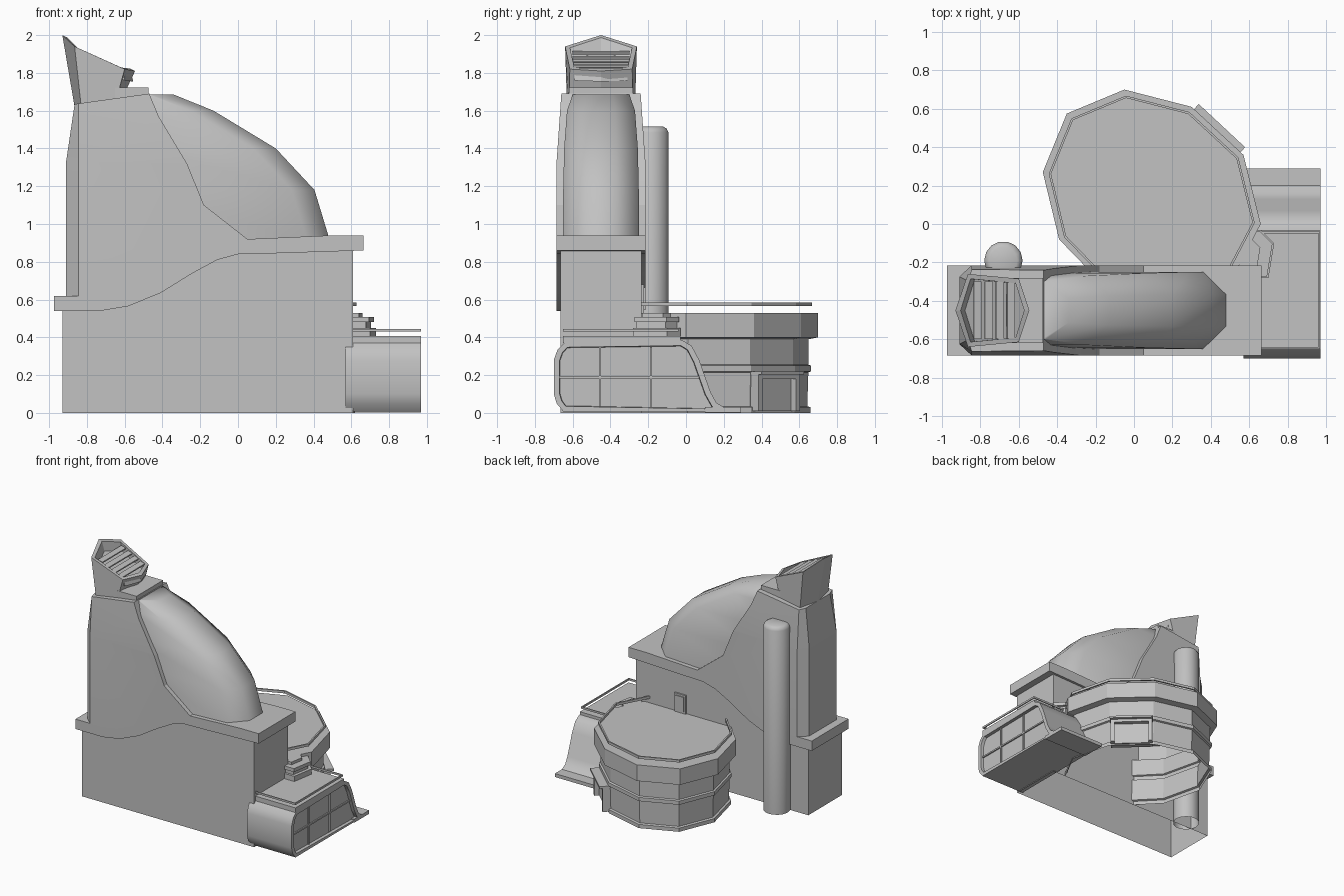
import bpy, bmesh, math
from mathutils import Vector, Matrix

old = bpy.data.objects.get("Cube")
if old:
    bpy.data.objects.remove(old)

GREY = (0.54, 0.54, 0.54, 1)
mat = bpy.data.materials.new("plain grey")
mat.use_nodes = True
mat.diffuse_color = GREY
mat.node_tree.nodes["Principled BSDF"].inputs["Base Color"].default_value = GREY

MID = -0.45  # centre line of the tall hall


def finish(name, bm, smooth=None):
    bmesh.ops.recalc_face_normals(bm, faces=bm.faces)
    mesh = bpy.data.meshes.new(name)
    bm.to_mesh(mesh)
    bm.free()
    mesh.materials.append(mat)
    ob = bpy.data.objects.new(name, mesh)
    bpy.context.collection.objects.link(ob)
    if smooth:
        bpy.ops.object.select_all(action='DESELECT')
        ob.select_set(True)
        bpy.context.view_layer.objects.active = ob
        bpy.ops.object.shade_smooth_by_angle(angle=math.radians(smooth))
    return ob


def loft(rings, caps=True):
    """Skin closed rings of equal length, capping both ends if asked."""
    bm = bmesh.new()
    rows = [[bm.verts.new(p) for p in ring] for ring in rings]
    n = len(rows[0])
    for a, b in zip(rows, rows[1:]):
        for i in range(n):
            j = (i + 1) % n
            bm.faces.new((a[i], a[j], b[j], b[i]))
    if caps:
        bm.faces.new(rows[0][::-1])
        bm.faces.new(rows[-1])
    bmesh.ops.recalc_face_normals(bm, faces=bm.faces)
    bm.normal_update()
    return bm


def prism(pts, axis, lo, hi):
    """Extrude a flat outline along an axis."""
    place = {"x": lambda u, v, d: (d, u, v),
             "y": lambda u, v, d: (u, d, v),
             "z": lambda u, v, d: (u, v, d)}[axis]
    return loft([[place(u, v, d) for u, v in pts] for d in (lo, hi)])


def cut(bm, co, no, clear=False):
    bmesh.ops.bisect_plane(bm, geom=bm.verts[:] + bm.edges[:] + bm.faces[:],
                           plane_co=co, plane_no=no, clear_inner=clear)


def open_bottom(bm):
    low = min(bm.faces, key=lambda f: f.calc_center_median().z)
    bmesh.ops.delete(bm, geom=[low], context='FACES')
    return bm


def recess(bm, face, rim, shift):
    """Leave a rim around a face and sink its middle."""
    bmesh.ops.inset_individual(bm, faces=[face], thickness=rim)
    bmesh.ops.inset_individual(bm, faces=[face], thickness=0.003)
    bmesh.ops.translate(bm, verts=face.verts[:], vec=shift)


def box(name, x, y, z, turn=None):
    bm = prism([(x[0], y[0]), (x[1], y[0]), (x[1], y[1]), (x[0], y[1])], "z", *z)
    if turn:
        bmesh.ops.transform(bm, matrix=turn, verts=bm.verts)
    return finish(name, bm)


def rail(name, outline, z, wall):
    """Thin floating band around an outline, stopping at the wall."""
    bm = loft([[(x, y, h) for x, y in outline] for h in z], caps=False)
    if wall:
        cut(bm, (0, wall, 0), (0, 1, 0), clear=True)
    ob = finish(name, bm)
    ob.modifiers.new("thickness", 'SOLIDIFY').thickness = 0.012


# Hall base, open underneath
finish("hall_base", open_bottom(prism(
    [(-0.93, 0), (0.61, 0), (0.61, 0.9), (0, 0.88),
     (-0.5, 0.6), (-0.93, 0.57)], "y", MID - 0.215, MID + 0.215)))

# Outer shell with a sweeping lower edge, tapering near the top
shell = prism([(-0.91, 0.54), (-0.73, 0.54), (-0.58, 0.565), (-0.41, 0.635),
               (-0.24, 0.74), (-0.11, 0.81), (0, 0.84), (0.2, 0.845),
               (0.665, 0.86), (0.665, 0.94), (0.5, 0.94), (0.05, 0.92),
               (-0.18, 1.1), (-0.27, 1.32), (-0.42, 1.57), (-0.47, 1.69),
               (-0.83, 1.64), (-0.865, 1.635), (-0.91, 1.33)],
              "y", MID - 0.235, MID + 0.235)
cut(shell, (0, 0, 1.33), (0, 0, 1))
cut(shell, (-0.845, 0, 0), (1, 0, 0))
for v in shell.verts:
    half = 0.235 - 0.025 * max(0, (v.co.z - 1.33) / 0.36)
    if v.co.x < -0.86:
        half -= 0.06
    v.co.y = MID + math.copysign(half, v.co.y - MID)
bmesh.ops.triangulate(shell, faces=[f for f in shell.faces if len(f.verts) > 4])
finish("hall_shell", shell, 20)
box("rear_ledge", (-0.975, -0.83), (MID - 0.235, MID + 0.235), (0.54, 0.62))

# Hood: blunt nose outline shrinking upward
rings = []
for z, nose, w in ((0.9, 0.49, 0.2), (1.18, 0.405, 0.2), (1.4, 0.2, 0.195),
                   (1.6, -0.13, 0.18), (1.685, -0.34, 0.15)):
    side = [(-0.48, w), (nose - 0.12, w), (nose, w * 0.42)]
    plan = side + [(x, -y) for x, y in side[::-1]]
    rings.append([(x, MID + y, z) for x, y in plan])
finish("hood", loft(rings), 60)

# Roof vent with a slanted, recessed mouth
box("vent_step", (-0.65, -0.475), (MID - 0.17, MID + 0.17), (1.62, 1.722))


def hexagon(rear_tip, rear, front, front_tip):
    """Each corner pair is (x, half width, z); tips lie on the centre line."""
    ring = [rear_tip, rear, front, front_tip,
            (front[0], -front[1], front[2]), (rear[0], -rear[1], rear[2])]
    return [(x, MID + y, z) for x, y, z in ring]


vent = loft([hexagon((-0.865, 0, 1.62), (-0.83, 0.18, 1.62),
                     (-0.655, 0.17, 1.62), (-0.635, 0, 1.62)),
             hexagon((-0.93, 0, 2), (-0.865, 0.19, 1.94),
                     (-0.6, 0.165, 1.82), (-0.545, 0, 1.81))])
mouth = max(vent.faces, key=lambda f: f.calc_center_median().z)
recess(vent, mouth, 0.03, (0.02, 0, -0.07))
finish("roof_vent", vent)
for i in range(4):
    x = -0.815 + i * 0.058
    turn = Matrix.Translation((x, MID, 1.905 - i * 0.026)) @ Matrix.Rotation(math.radians(14), 4, "Y")
    box(f"vent_slat_{i + 1}", (-0.021, 0.021), (-0.15, 0.15), (-0.006, 0.006), turn)

# Rear chimney pipe
rings = [[(-0.68 + r * math.cos(a), -0.19 + r * math.sin(a), z)
          for a in (math.tau * k / 14 for k in range(14))]
         for r, z in ((0.1, 0), (0.1, 1.485), (0.09, 1.505), (0.072, 1.515))]
finish("chimney_pipe", open_bottom(loft(rings)), 40)

# Faceted storage drum, open underneath and where it meets the hall
DRUM = [(-0.05, 0.7), (0.3, 0.61), (0.57, 0.36), (0.66, 0), (0.45, -0.4),
        (-0.08, -0.4), (-0.39, -0.08), (-0.475, 0.27), (-0.35, 0.575)]
CENTRE = Vector((0.09, 0.12))


def drum_outline(s):
    return [CENTRE + (Vector(p) - CENTRE) * s for p in DRUM]


drum = open_bottom(loft([[(*p, z) for p in drum_outline(s)] for s, z in (
    (0.93, 0), (0.93, 0.03), (0.9, 0.035), (0.91, 0.215), (0.935, 0.22), (0.935, 0.25),
    (0.91, 0.255), (0.91, 0.39), (1, 0.4), (1, 0.53))]))
cut(drum, (0, -0.24, 0), (0, 1, 0), clear=True)
finish("storage_drum", drum)
rail("drum_rail", drum_outline(0.945), (0.565, 0.585), -0.24)

# Drum doorway, turned to sit on its facet
door = Matrix.Translation((0.4, 0.45, 0)) @ Matrix.Rotation(math.radians(47), 4, "Z")
for name, side in (("left", 1), ("right", -1)):
    y = sorted((side * 0.13, side * 0.16))
    box(f"door_jamb_{name}", (-0.04, 0.06), y, (0.01, 0.2), door)
box("door_panel", (-0.04, 0.025), (-0.135, 0.135), (0.01, 0.19), door)
box("door_lintel", (-0.04, 0.06), (-0.16, 0.16), (0.18, 0.205), door)
box("door_awning", (-0.04, 0.085), (-0.165, 0.165), (0.203, 0.22), door)

# Control cabin with a recessed window in its end
cabin = prism([(-0.65, 0.008), (-0.685, 0.05), (-0.7, 0.1), (-0.7, 0.28), (-0.68, 0.335),
               (-0.64, 0.375), (-0.02, 0.385), (0.03, 0.355), (0.07, 0.28),
               (0.13, 0.11), (0.16, 0.055), (0.2, 0.03), (0.22, 0.008)], "x", 0.57, 0.97)
recess(cabin, max(cabin.faces, key=lambda f: f.calc_center_median().x), 0.03, (-0.025, 0, 0))
finish("control_cabin", cabin, 35)
box("cabin_foot", (0.57, 0.97), (0.1, 0.29), (0.002, 0.03))
box("cabin_roof", (0.6, 0.97), (-0.65, -0.03), (0.37, 0.408))
rail("cabin_rail", [(0.6, -0.65), (0.968, -0.65), (0.968, -0.04), (0.6, -0.04)],
     (0.43, 0.445), None)
for i, y in enumerate((-0.455, -0.185)):
    box(f"window_post_{i + 1}", (0.94, 0.955), (y - 0.006, y + 0.006), (0.035, 0.35))
box("window_rail", (0.94, 0.955), (-0.67, 0.07), (0.183, 0.195))

# Stepped link between cabin and hall
STEP = [(0.55, -0.03), (0.66, -0.03), (0.73, -0.1), (0.7, -0.28), (0.55, -0.28)]
for i, (s, z0, z1) in enumerate(((1, 0.4, 0.45), (0.85, 0.45, 0.48),
                                 (0.95, 0.48, 0.508), (0.6, 0.508, 0.53))):
    pts = [(0.55 + (x - 0.55) * s, -0.155 + (y + 0.155) * s) for x, y in STEP]
    finish(f"link_step_{i + 1}", prism(pts, "z", z0, z1))

# Small hatch on the rear wall of the hall
box("wall_hatch", (0.16, 0.26), (-0.26, -0.222), (0.53, 0.68))
box("wall_hatch_panel", (0.175, 0.245), (-0.225, -0.215), (0.545, 0.665))
